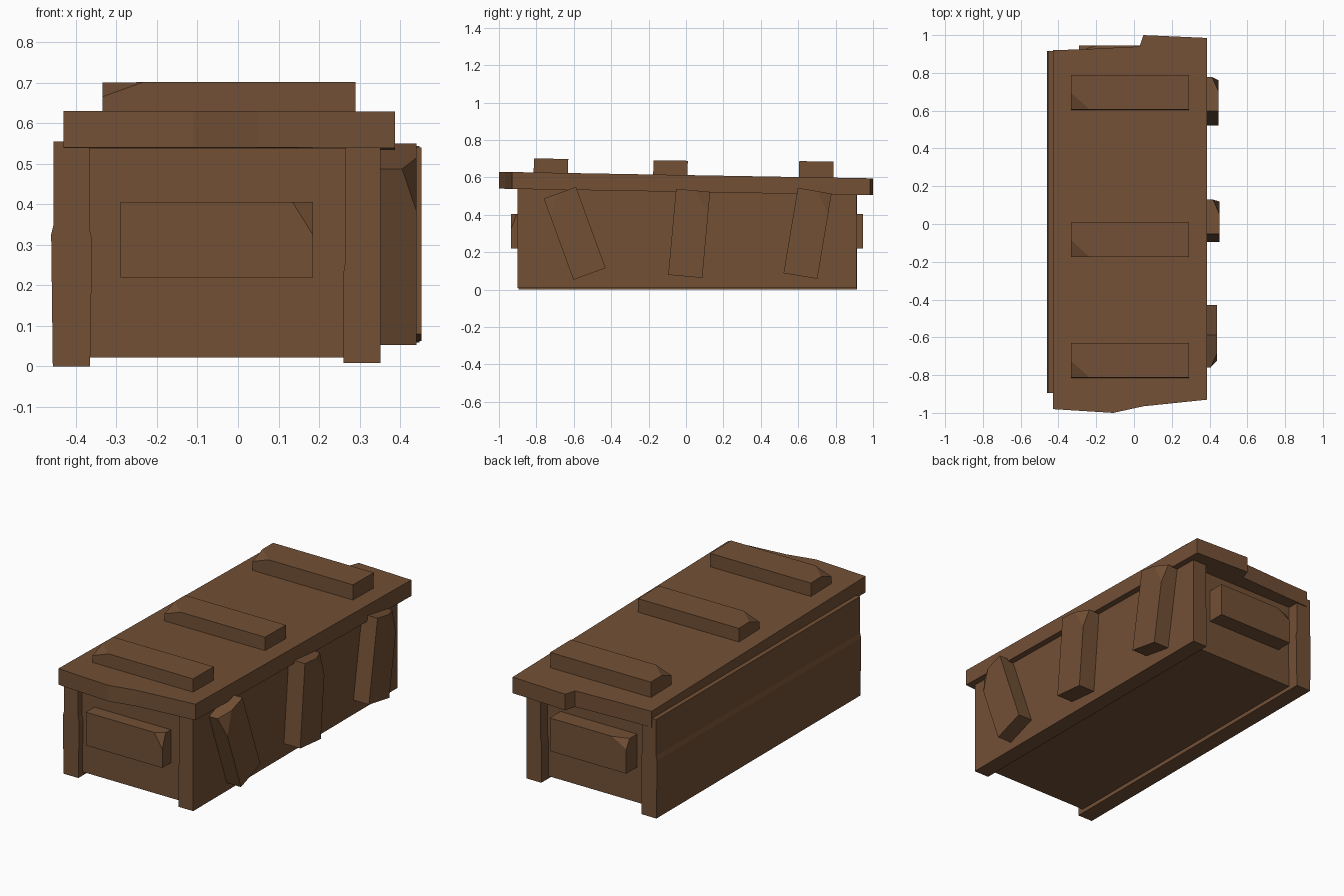
import bpy, bmesh, math
from mathutils import Vector, Matrix

if "Cube" in bpy.data.objects:
    bpy.data.objects.remove(bpy.data.objects["Cube"])

wood = bpy.data.materials.new("brown wood")
wood.diffuse_color = (0.17, 0.08, 0.036, 1)
wood.use_nodes = True
wood.node_tree.nodes["Principled BSDF"].inputs["Base Color"].default_value = wood.diffuse_color


def finish(name, bm):
    bmesh.ops.recalc_face_normals(bm, faces=bm.faces)
    me = bpy.data.meshes.new(name)
    bm.to_mesh(me)
    bm.free()
    me.materials.append(wood)
    ob = bpy.data.objects.new(name, me)
    bpy.context.collection.objects.link(ob)
    return ob


def prism(name, pts, lo, hi, place):
    """Extrude a 2D outline from lo to hi; place(u, v, w) gives the 3D point."""
    bm = bmesh.new()
    a = [bm.verts.new(place(u, v, lo)) for u, v in pts]
    b = [bm.verts.new(place(u, v, hi)) for u, v in pts]
    bm.faces.new(a)
    bm.faces.new(b[::-1])
    for i in range(len(pts)):
        j = (i + 1) % len(pts)
        bm.faces.new((a[i], a[j], b[j], b[i]))
    return finish(name, bm)


def batten(name, centre, size, corner, chip, rot=Matrix()):
    """Box with one chipped corner; corner = signs, chip = cut length per axis."""
    bm = bmesh.new()
    bmesh.ops.create_cube(bm, size=1, matrix=Matrix.Diagonal((*size, 1)))
    c = Vector([s * k / 2 for s, k in zip(size, corner)])
    no = Vector([k / d for k, d in zip(corner, chip)]).normalized()
    co = c - Vector((corner[0] * chip[0], 0, 0))
    geom = bm.verts[:] + bm.edges[:] + bm.faces[:]
    cut = bmesh.ops.bisect_plane(bm, geom=geom, plane_co=co, plane_no=no, clear_outer=True)
    bmesh.ops.holes_fill(bm, edges=[e for e in cut["geom_cut"] if isinstance(e, bmesh.types.BMEdge)])
    bmesh.ops.transform(bm, matrix=Matrix.Translation(centre) @ rot, verts=bm.verts)
    return finish(name, bm)


def along_y(u, v, w):
    return (u, w, v)


# Chest body: recessed between the two side planks
prism("chest_body", [(-0.38, 0.022), (0.28, 0.022), (0.28, 0.56), (-0.38, 0.56)], -0.86, 0.85, along_y)

# Side planks, slightly worn at mid height
prism("left_plank", [(-0.457, 0), (-0.365, 0), (-0.36, 0.31), (-0.366, 0.34), (-0.366, 0.555),
                     (-0.455, 0.555), (-0.455, 0.35), (-0.461, 0.325)], -0.895, 0.915, along_y)
prism("right_plank", [(0.26, 0.008), (0.352, 0.008), (0.352, 0.545), (0.265, 0.545),
                      (0.265, 0.26), (0.26, 0.23)], -0.9, 0.912, along_y)

# Lid: chipped outline, sloping gently down to the back
outline = [(-0.43, -0.98), (-0.11, -1.0), (0.05, -0.965), (0.387, -0.93), (0.387, 0.985),
           (0.05, 1.0), (0.03, 0.94), (-0.27, 0.925), (-0.43, 0.92)]
prism("lid", outline, 0.54, 0.63, lambda u, v, w: (u, v, w - 0.0175 * (v + 1)))

# Lid battens
tilt = Matrix.Rotation(-0.01, 4, 'X')
for i, (y, top) in enumerate([(-0.722, 0.70), (-0.083, 0.69), (0.697, 0.686)]):
    batten(f"lid_batten_{i + 1}", (-0.022, y, top - 0.05), (0.625, 0.184, 0.1),
           (-1, -1, 1), (0.1, 0.09, 0.036), tilt)

# End battens
batten("front_batten", (-0.053, -0.885, 0.312), (0.475, 0.1, 0.186), (1, -1, 1), (0.05, 0.03, 0.08))
batten("back_batten", (-0.053, 0.892, 0.312), (0.475, 0.106, 0.186), (-1, 1, 1), (0.09, 0.03, 0.05))

# Crooked battens on the right side
for i, (y, deg, x, side) in enumerate([(-0.595, 20, 0.44, -1), (0.017, -5.2, 0.453, 1), (0.65, -9.5, 0.448, 1)]):
    batten(f"side_batten_{i + 1}", (x - 0.06, y, 0.301), (0.12, 0.183, 0.462),
           (1, side, 1), (0.035, 0.08, 0.11), Matrix.Rotation(math.radians(deg), 4, 'X'))
